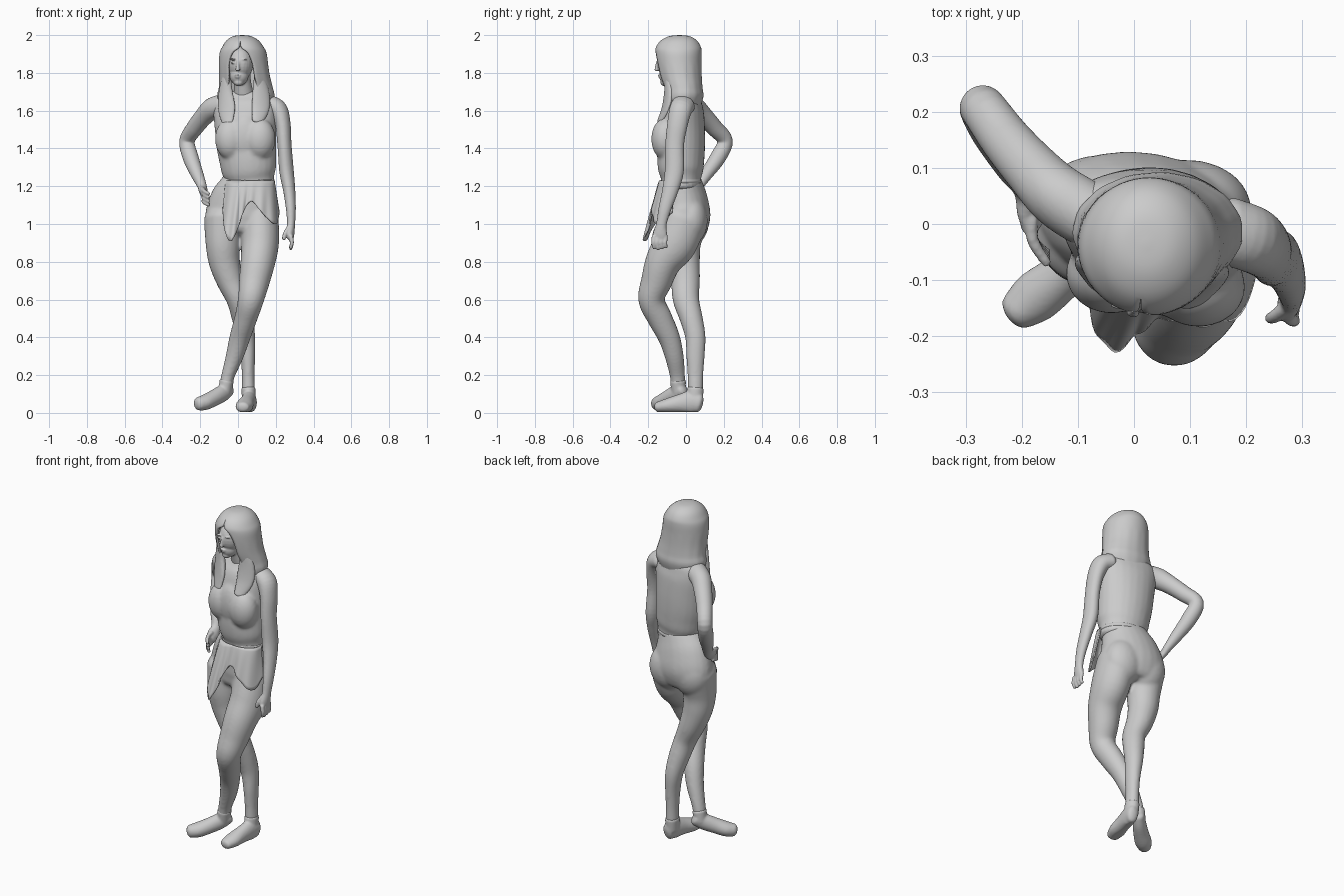
import bpy, bmesh
from math import sin, cos, pi, radians
from mathutils import Vector, Matrix

TURN = (0.985, -0.17, 0)      # sideways axis of the slightly turned body


def spline(pts, n=5):
    """Catmull-Rom through tuples of any length."""
    out = []
    for i in range(len(pts) - 1):
        a, b, c, d = pts[max(i - 1, 0)], pts[i], pts[i + 1], pts[min(i + 2, len(pts) - 1)]
        for k in range(n):
            t = k / n
            out.append([0.5 * (2 * q + (r - p) * t + (2 * p - 5 * q + 4 * r - s) * t * t
                               + (3 * q - p - 3 * r + s) * t ** 3)
                        for p, q, r, s in zip(a, b, c, d)])
    out.append(list(pts[-1]))
    return out


def tube(bm, pts, side=TURN, cap=0.6, seg=24, n=5):
    """Rounded tube through (x, y, z, half width, half depth) stations."""
    path = spline(pts, n)
    st = []
    for i, p in enumerate(path):
        t = Vector(path[min(i + 1, len(path) - 1)][:3]) - Vector(path[max(i - 1, 0)][:3])
        st.append((Vector(p[:3]), t.normalized(), p[3], p[4]))

    def ends(s, sign):
        c, t, a, b = s
        r = min(a, b) * cap * sign
        return [(c + t * r * sin(k), t, a * cos(k), b * cos(k)) for k in (0.5, 0.95, 1.3)]
    st = ends(st[0], -1)[::-1] + st + ends(st[-1], 1)
    rings = []
    for c, t, a, b in st:
        u = Vector(side)
        u = (u - t * u.dot(t)).normalized()
        v = t.cross(u)
        rings.append([bm.verts.new(c + u * a * cos(2 * pi * k / seg) + v * b * sin(2 * pi * k / seg))
                      for k in range(seg)])
    for r, s in zip(rings, rings[1:]):
        for k in range(seg):
            j = (k + 1) % seg
            bm.faces.new((r[k], r[j], s[j], s[k]))
    bm.faces.new(rings[0])
    bm.faces.new(rings[-1])


def ball(bm, c, r):
    bmesh.ops.create_uvsphere(bm, u_segments=24, v_segments=16, radius=1,
                              matrix=Matrix.Translation(c) @ Matrix.Diagonal((*r, 1)))


def sheet(bm, rows):
    g = [[bm.verts.new(p) for p in r] for r in rows]
    for r, s in zip(g, g[1:]):
        for k in range(len(r) - 1):
            bm.faces.new((r[k], r[k + 1], s[k + 1], s[k]))


def finish(name, bm, voxel=0, smooth=0, thick=0):
    bmesh.ops.recalc_face_normals(bm, faces=bm.faces)
    me = bpy.data.meshes.new(name)
    bm.to_mesh(me)
    bm.free()
    me.polygons.foreach_set("use_smooth", [True] * len(me.polygons))
    ob = bpy.data.objects.new(name, me)
    bpy.context.collection.objects.link(ob)
    if thick:
        m = ob.modifiers.new("Thickness", 'SOLIDIFY')
        m.thickness, m.offset = thick, 0
    if voxel:
        m = ob.modifiers.new("Merge", 'REMESH')
        m.mode, m.voxel_size, m.use_smooth_shade = 'VOXEL', voxel, True
    if smooth:
        m = ob.modifiers.new("Soften", 'SMOOTH')
        m.factor, m.iterations = 0.5, smooth
    return ob


# Leggings: hips, seat, standing leg and crossed leg
bm = bmesh.new()
tube(bm, [(.063, -.022, 1.23, .128, .1), (.045, -.015, 1.18, .152, .11), (.028, -.005, 1.12, .178, .119),
          (.018, .003, 1.04, .194, .124), (.018, -.005, .97, .185, .11)], cap=.4)
ball(bm, (-.06, .035, 1.02), (.11, .088, .13))
ball(bm, (.095, .025, 1.02), (.115, .09, .13))
tube(bm, [(-.08, .005, 1.03, .1, .115), (-.08, -.015, .9, .092, .095), (-.072, -.01, .8, .083, .084),
          (-.042, -.003, .7, .072, .077), (0, 0, .6, .061, .07), (.025, .028, .5, .057, .061),
          (.043, .05, .4, .048, .054), (.052, .05, .3, .039, .049), (.054, .05, .2, .034, .042),
          (.055, .05, .12, .035, .04)], (1, 0, 0))
tube(bm, [(.115, -.01, 1.03, .1, .12), (.117, -.058, .9, .1, .118), (.105, -.12, .8, .092, .096),
          (.087, -.155, .7, .082, .083), (.068, -.183, .6, .069, .07), (.041, -.138, .5, .06, .066),
          (.01, -.09, .4, .055, .058), (-.018, -.062, .3, .047, .05), (-.052, -.046, .2, .036, .041),
          (-.065, -.042, .14, .036, .038)], (1, 0, 0))
finish("leggings", bm, .008, 12)

# Sleeveless top with softly draped bust and neckline
bm = bmesh.new()
tube(bm, [(.063, -.025, 1.2, .134, .105), (.063, -.025, 1.235, .129, .104), (.058, -.027, 1.28, .145, .118),
          (.052, -.028, 1.34, .152, .124), (.045, -.025, 1.41, .159, .125), (.04, -.02, 1.5, .164, .12),
          (.037, -.01, 1.6, .17, .104), (.037, -.002, 1.655, .162, .082), (.037, -.002, 1.69, .1, .062)], cap=.3)
ball(bm, (.115, -.112, 1.45), (.084, .072, .11))
ball(bm, (-.04, -.088, 1.45), (.082, .072, .11))
ball(bm, (.04, -.102, 1.46), (.09, .06, .13))
finish("sleeveless_top", bm, .008, 12)

# Waist band
bm = bmesh.new()
tube(bm, [(.063, -.024, 1.218, .132, .105), (.063, -.024, 1.235, .131, .105)], cap=.1, n=2)
finish("waist_band", bm)

# Draped front panel: columns of (top x, top y, hem x, hem y, hem z)
cols = spline([(-.062, -.06, -.08, -.12, 1.09), (-.035, -.105, -.068, -.185, .96), (0, -.125, -.038, -.222, .91),
               (.02, -.133, 0, -.2, .98), (.05, -.135, .03, -.175, 1.07), (.08, -.138, .07, -.165, 1.12),
               (.12, -.133, .11, -.175, 1.08), (.155, -.118, .155, -.175, 1.03), (.183, -.09, .2, -.14, 1.0),
               (.19, -.05, .217, -.07, 1.06)], 6)
rows = []
for i in range(13):
    t = i / 12
    rows.append([(a + (c - a) * t, b + (d - b) * t ** .8 + .005 * t * sin(k * .8), 1.23 + (e - 1.23) * t)
                 for k, (a, b, c, d, e) in enumerate(cols)])
bm = bmesh.new()
sheet(bm, rows)
finish("draped_panel", bm, thick=.008)

# Hanging arm with hand
bm = bmesh.new()
tube(bm, [(.165, -.012, 1.632, .05, .062), (.212, -.028, 1.605, .05, .06), (.237, -.045, 1.53, .041, .055),
          (.246, -.06, 1.42, .037, .05), (.257, -.062, 1.28, .038, .051), (.271, -.083, 1.18, .032, .043),
          (.28, -.112, 1.08, .026, .034), (.281, -.13, 1.0, .021, .028), (.277, -.137, .95, .021, .038),
          (.277, -.138, .925, .017, .036)])
for k in range(4):
    y = -.17 + .021 * k
    tube(bm, [(.28, y, .935, .012, .012), (.285, y - .003, .9, .011, .011),
              (.278, y + .002, .866 + .005 * abs(k - 1), .009, .009)], seg=12)
tube(bm, [(.272, -.15, .985, .013, .013), (.25, -.165, .95, .012, .012), (.242, -.168, .92, .01, .01)], seg=12)
finish("hanging_arm", bm, .005, 4)

# Bent arm with hand resting on the hip
bm = bmesh.new()
tube(bm, [(-.08, .015, 1.63, .058, .058), (-.135, .05, 1.612, .058, .056), (-.18, .095, 1.57, .05, .05),
          (-.228, .15, 1.51, .045, .045), (-.27, .207, 1.44, .041, .041), (-.25, .168, 1.35, .042, .042),
          (-.215, .105, 1.26, .033, .034), (-.19, .065, 1.2, .024, .027), (-.184, .03, 1.17, .02, .035),
          (-.18, .0, 1.155, .017, .034)], (.7, -.7, 0))
for k in range(4):
    z = 1.185 - .02 * k
    tube(bm, [(-.182, .01, z, .011, .011), (-.18, -.03, z - .01, .011, .011),
              (-.155, -.07 + .006 * k, z - .025, .009, .009)], (0, 0, 1), seg=12)
finish("bent_arm", bm, .005, 4)

# Head with neck, jaw, nose, brows, eyes and lips
bm = bmesh.new()
tube(bm, [(.035, 0, 1.64, .06, .055), (.025, -.03, 1.74, .046, .048), (.02, -.045, 1.8, .045, .05)])
ball(bm, (.012, -.07, 1.85), (.069, .083, .09))
ball(bm, (.006, -.092, 1.785), (.05, .05, .052))
ball(bm, (.003, -.112, 1.75), (.026, .024, .02))
tube(bm, [(.002, -.148, 1.865, .007, .007), (0, -.154, 1.84, .008, .009), (-.002, -.157, 1.815, .013, .01)], seg=12)
for x in (-.026, .03):
    ball(bm, (x, -.143, 1.872), (.018, .01, .005))
    ball(bm, (x, -.14, 1.854), (.012, .01, .006))
ball(bm, (-.001, -.139, 1.788), (.018, .01, .005))
ball(bm, (-.001, -.137, 1.778), (.016, .01, .006))
finish("head", bm, .004, 4)

# Long hair: shell of (z, centre x, centre y, half width, half depth, face opening in degrees)
rows = []
for z, cx, cy, a, b, gap in spline([
        (1.994, .022, -.035, .0001, .0001, 0), (1.989, .022, -.035, .045, .05, 0), (1.968, .024, -.038, .08, .09, 0),
        (1.935, .026, -.04, .104, .113, 3), (1.905, .027, -.04, .118, .117, 20), (1.85, .029, -.038, .124, .114, 30),
        (1.78, .035, -.03, .129, .107, 32), (1.72, .042, -.018, .137, .099, 34), (1.67, .042, -.015, .144, .1, 32),
        (1.59, .04, -.03, .11, .09, 32)], 4):
    g = radians(max(gap, 0))
    row = []
    for k in range(49):
        w = radians(-98) + g + (2 * pi - 2 * g) * k / 48
        f = 1 + .006 * sin(k * 1.6) * (z < 1.85)
        row.append((cx + a * f * cos(w), cy + b * f * sin(w), z))
    rows.append(row)
bm = bmesh.new()
sheet(bm, rows)
bmesh.ops.remove_doubles(bm, verts=bm.verts, dist=.0005)
finish("long_hair", bm, thick=.012)

# Front hair locks falling over the chest
bm = bmesh.new()
tube(bm, [(-.06, -.08, 1.8, .02, .02), (-.065, -.075, 1.7, .04, .022), (-.06, -.09, 1.61, .05, .018),
          (-.055, -.115, 1.53, .03, .012)], (.9, -.43, 0))
tube(bm, [(.105, -.095, 1.8, .02, .02), (.12, -.09, 1.71, .045, .022), (.12, -.105, 1.62, .05, .018),
          (.1, -.14, 1.54, .03, .012)], (.95, .3, 0))
finish("hair_locks", bm, .006, 5)

# Shoes with ankle cuffs
bm = bmesh.new()
tube(bm, [(.069, .07, .05, .032, .05), (.06, .03, .058, .037, .06), (.047, -.035, .05, .04, .048),
          (.034, -.1, .038, .046, .038), (.024, -.15, .03, .036, .028)], (.97, -.23, 0))
tube(bm, [(.058, .045, .06, .036, .044), (.055, .05, .13, .038, .044)], (1, 0, 0), cap=.3)
for v in bm.verts:
    v.co.z = max(v.co.z, .005)
finish("standing_shoe", bm, .006, 4)

bm = bmesh.new()
tube(bm, [(-.05, -.02, .125, .032, .038), (-.085, -.055, .102, .037, .045), (-.13, -.095, .077, .042, .043),
          (-.175, -.13, .056, .046, .041), (-.207, -.155, .048, .036, .036)], (.68, -.73, 0))
tube(bm, [(-.07, -.04, .11, .035, .038), (-.06, -.042, .17, .038, .042)], (1, 0, 0), cap=.3)
for v in bm.verts:
    v.co.z = max(v.co.z, 0)
finish("crossed_shoe", bm, .006, 4)
